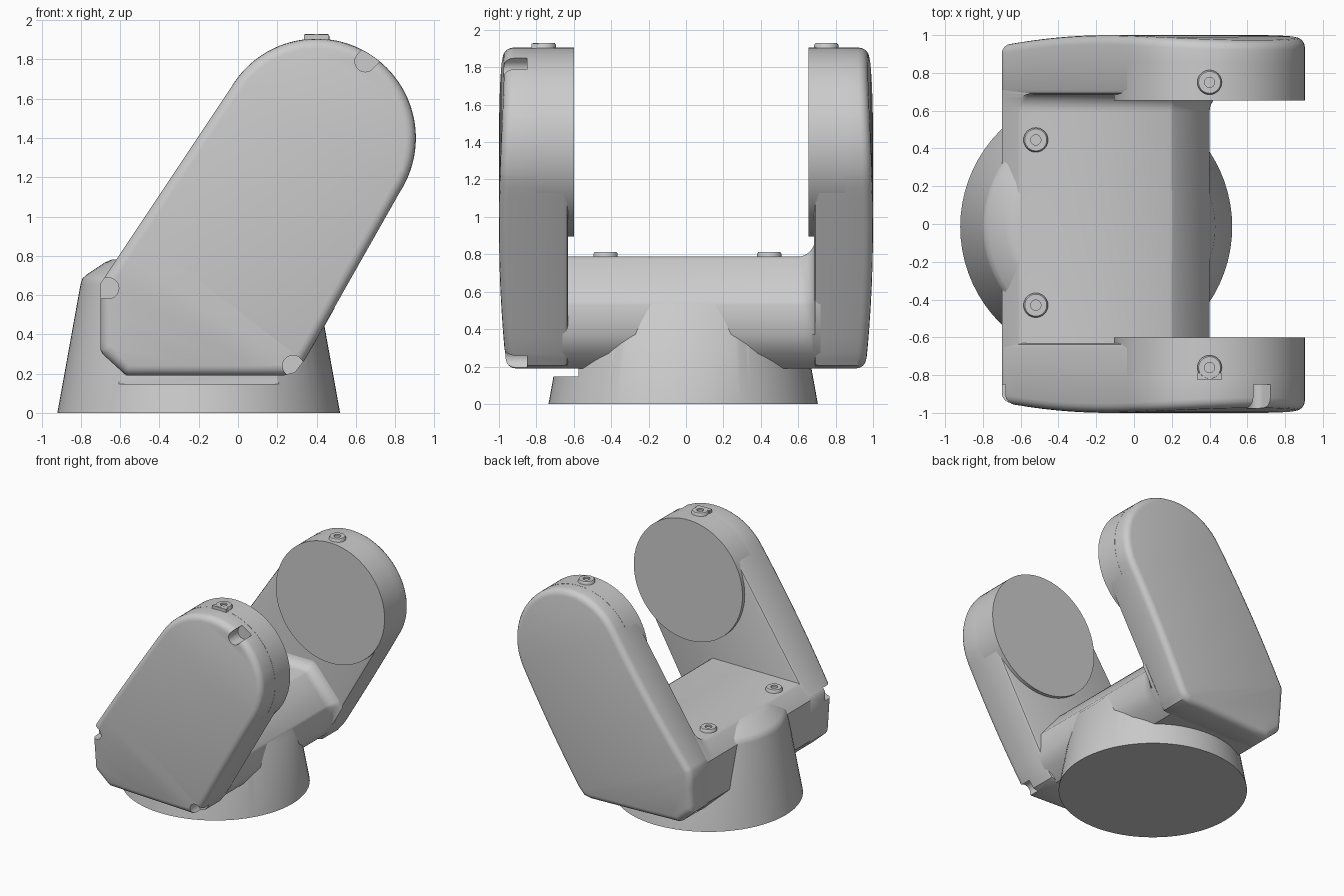
import bpy, bmesh
from math import sin, cos, pi, atan2, acos, hypot, sqrt
from mathutils import Vector, Matrix

if "Cube" in bpy.data.objects:
    bpy.data.objects.remove(bpy.data.objects["Cube"])


def finish(bm, name, angle=35):
    bmesh.ops.recalc_face_normals(bm, faces=bm.faces)
    me = bpy.data.meshes.new(name)
    bm.to_mesh(me)
    bm.free()
    ob = bpy.data.objects.new(name, me)
    bpy.context.collection.objects.link(ob)
    smooth(ob, angle)
    return ob


def smooth(ob, angle=35):
    bpy.ops.object.select_all(action='DESELECT')
    ob.select_set(True)
    bpy.context.view_layer.objects.active = ob
    bpy.ops.object.shade_smooth_by_angle(angle=angle * pi / 180)


def loft(sections, bm=None):
    """Closed solid through matching rings of points."""
    bm = bm or bmesh.new()
    rings = [[bm.verts.new(p) for p in s] for s in sections]
    n = len(rings[0])
    for a, b in zip(rings, rings[1:]):
        for i in range(n):
            bm.faces.new((a[i], a[(i + 1) % n], b[(i + 1) % n], b[i]))
    bm.faces.new(rings[0])
    bm.faces.new(rings[-1])
    bmesh.ops.recalc_face_normals(bm, faces=bm.faces)
    return bm


def lathe(profile, cx, cy, cz, n=48):
    return loft([[(cx + r * cos(2 * pi * i / n), cy + r * sin(2 * pi * i / n), cz + z)
                  for i in range(n)] for r, z in profile])


def box(bm, lo, hi, rot=None):
    lo, hi = Vector(lo), Vector(hi)
    m = Matrix.Translation((lo + hi) / 2) @ Matrix.Diagonal((*(hi - lo), 1))
    bmesh.ops.create_cube(bm, size=1, matrix=(rot @ m) if rot else m)


def cut(ob, cutter):
    cutter.hide_render = True
    mod = ob.modifiers.new("cut", 'BOOLEAN')
    mod.operation, mod.solver, mod.object = 'DIFFERENCE', 'EXACT', cutter
    bpy.ops.object.select_all(action='DESELECT')
    bpy.context.view_layer.objects.active = ob
    ob.select_set(True)
    bpy.ops.object.modifier_apply(modifier=mod.name)
    bpy.data.objects.remove(cutter)


CX, CZ, R = 0.40, 1.40, 0.505


def tangent(px, pz, side):
    dx, dz = px - CX, pz - CZ
    return atan2(dz, dx) + side * acos(R / hypot(dx, dz))


# Arm outline: round head tapering down to a chamfered foot
low_r, low_l = (0.34, 0.27), (-0.70, 0.66)
a0, a1 = tangent(*low_r, 1), tangent(*low_l, -1) + 2 * pi
outline = [(CX + R * cos(a0 + (a1 - a0) * i / 40), CZ + R * sin(a0 + (a1 - a0) * i / 40))
           for i in range(41)]
outline += [low_l, (-0.70, 0.32), (-0.69, 0.30), (-0.58, 0.20), (-0.56, 0.19),
            (0.23, 0.19), (0.29, 0.205), low_r]


def arm(name, side, inner):
    bm = loft([[(x, side * y, z) for x, z in outline] for y in (inner, 1.0)])

    def rim(y):
        return [e for e in bm.edges if all(abs(abs(v.co.y) - y) < 1e-4 for v in e.verts)]
    bmesh.ops.bevel(bm, geom=rim(1.0), offset=0.05, segments=4, profile=0.5, affect='EDGES')
    bmesh.ops.bevel(bm, geom=rim(inner), offset=0.025, segments=2, profile=0.5, affect='EDGES')
    # gently bowed outer cover, curved along the arm axis
    axis = Vector((0.52, 0, 0.854))
    for i in range(14):
        bmesh.ops.bisect_plane(bm, geom=bm.verts[:] + bm.edges[:] + bm.faces[:],
                               plane_co=axis * (-0.05 + 0.14 * i), plane_no=axis)
    for v in bm.verts:
        if abs(v.co.y) > 0.9:
            v.co.y -= side * 0.053 * (v.co.dot(axis) - 1.15) ** 2
    return finish(bm, name)


front_arm = arm("front_arm", -1, 0.63)
back_arm = arm("back_arm", 1, 0.685)

# U-shaped screw notches in the front cover: centre and opening direction
for x, z, ang in ((0.648, 1.79, 0.25 * pi), (-0.66, 0.635, 1.0 * pi), (0.28, 0.24, -0.3 * pi)):
    r, ring = 0.053, []
    for i in range(17):
        t = ang + pi / 2 + pi * i / 16
        ring.append((x + r * cos(t), z + r * sin(t)))
    ring += [(px + 0.25 * cos(ang), pz + 0.25 * sin(ang)) for px, pz in (ring[-1], ring[0])]
    cut(front_arm, finish(loft([[(px, y, pz) for px, pz in ring] for y in (-1.1, -0.85)]), "notch_cutter"))
smooth(front_arm)

# Round bearing housings on the inner faces of the arm heads
for name, y0, y1 in (("front_bearing_disc", -0.80, -0.60), ("back_bearing_disc", 0.655, 0.85)):
    finish(loft([[(CX + (R + 0.001) * cos(2 * pi * i / 96), y, CZ + (R + 0.001) * sin(2 * pi * i / 96))
                  for i in range(96)] for y in (y0, y1)]), name)


# Cross body between the arms, flaring up in a fillet at the back arm
def body_section(y, d):
    pts = [(-0.70, 0.32), (-0.70, 0.66), (-0.615 + 0.67 * d, 0.775 + d), (-0.595 + 0.67 * d, 0.787 + d),
           (0.19 + 0.4 * d, 0.787 + d), (0.21 + 0.5 * d, 0.775 + d), (0.395 + d, 0.55 + 0.5 * d),
           (0.40 + d, 0.53), (0.40, 0.37), (0.34, 0.27), (0.23, 0.19), (-0.57, 0.19)]
    return [(x, y, z) for x, z in pts]


sections = [body_section(-0.66, 0), body_section(0.595, 0)]
for i in range(1, 8):
    t = i / 7 * pi / 2 * 0.97
    sections.append(body_section(0.595 + 0.095 * sin(t), 0.095 * (1 - cos(t))))
sections.append(body_section(0.72, 0.09))
finish(loft(sections), "cross_body")

# Conical pedestal, trimmed by the sloping body face
bm = lathe([(0.72, 0), (0.602, 0.655), (0.592, 0.685), (0.57, 0.705), (0.48, 0.765), (0.44, 0.782)],
           -0.20, -0.015, 0, 72)
res = bmesh.ops.bisect_plane(bm, geom=bm.verts[:] + bm.edges[:] + bm.faces[:], plane_co=(0.3, 0, 0.66),
                             plane_no=Vector((0.25, 0, 0.2)).normalized(), clear_outer=True)
bmesh.ops.holes_fill(bm, edges=[e for e in bm.edges if e.is_boundary], sides=0)
pedestal = finish(bm, "pedestal")
bm = bmesh.new()
box(bm, (-1.2, -1.0, 0.147), (0.8, -0.575, 0.24))
cut(pedestal, finish(bm, "pedestal_cutter"))
smooth(pedestal)

# Screw bosses on the body and arm tops
boss = [(0.065, -0.03), (0.065, 0.016), (0.058, 0.026), (0.027, 0.026), (0.027, 0.012), (0.001, 0.012)]
for name, x, y, z in (("body_boss_back", -0.52, 0.445, 0.787), ("body_boss_front", -0.52, -0.43, 0.787),
                      ("arm_boss_back", 0.40, 0.75, 1.903), ("arm_boss_front", 0.40, -0.76, 1.903)):
    finish(lathe(boss, x, y, z, 32), name)
bm = bmesh.new()
box(bm, (0.336, -0.825, 1.87), (0.464, -0.79, 1.928))
finish(bm, "arm_boss_front_tab")
